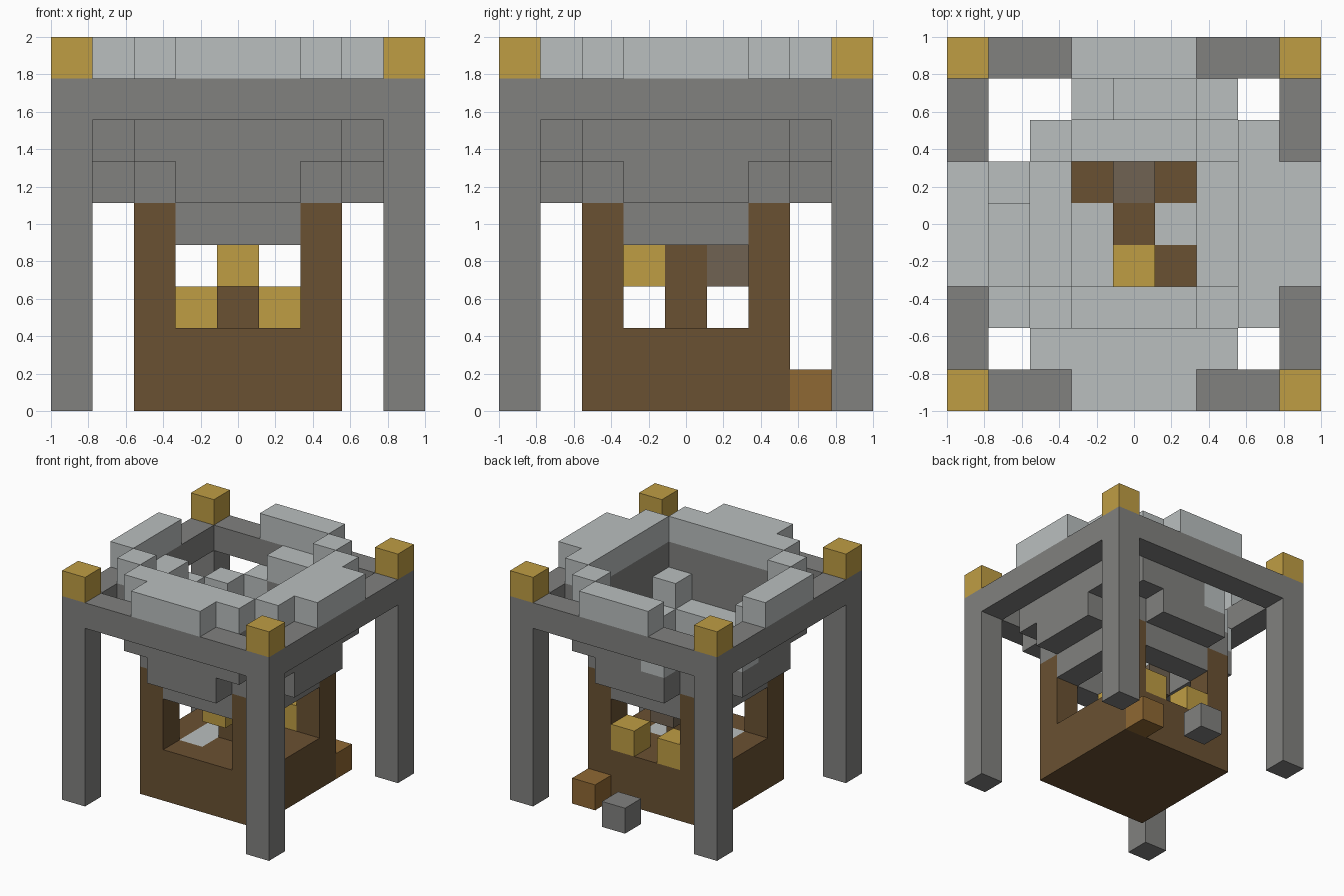
import bpy, bmesh
from mathutils import Matrix, Vector

if "Cube" in bpy.data.objects:
    bpy.data.objects.remove(bpy.data.objects["Cube"])

U = 2 / 9  # one block


def material(name, *rgb):
    lin = [((c / 255 + 0.055) / 1.055) ** 2.4 for c in rgb] + [1]
    m = bpy.data.materials.new(name)
    m.use_nodes = True
    m.diffuse_color = lin
    m.node_tree.nodes["Principled BSDF"].inputs["Base Color"].default_value = lin
    return m


stone = material("dark stone", 129, 129, 127)
pale = material("pale stone", 186, 191, 191)
gold = material("gold", 191, 157, 68)
wood = material("dark wood", 106, 81, 50)
amber = material("amber wood", 143, 104, 51)
drab = material("drab wood", 112, 98, 82)


def blocks(name, mat, *boxes):
    """Each box is (x0, x1, y0, y1, z0, z1): inclusive block indices."""
    bm = bmesh.new()
    for x0, x1, y0, y1, z0, z1 in boxes:
        size = Vector((x1 - x0 + 1, y1 - y0 + 1, z1 - z0 + 1)) * U
        mid = Vector((x0 + x1, y0 + y1, z0 + z1 + 1)) * U / 2
        bmesh.ops.create_cube(bm, size=1, matrix=Matrix.Translation(mid) @ Matrix.Diagonal(size.to_4d()))
    me = bpy.data.meshes.new(name)
    bm.to_mesh(me)
    bm.free()
    me.materials.append(mat)
    ob = bpy.data.objects.new(name, me)
    bpy.context.collection.objects.link(ob)
    return ob


def four_sides(d, w, z):
    """Strips at distance d on all sides, reaching w either way."""
    return [b for s in (-d, d) for b in ((s, s, -w, w, z, z), (-w, w, s, s, z, z))]


corners = [(sx, sy) for sx in (-1, 1) for sy in (-1, 1)]

# Outer frame: posts, top beams and corner caps
for sx, sy in corners:
    x, y = 4 * sx, 4 * sy
    tag = ("front" if sy < 0 else "back") + ("_left" if sx > 0 else "_right")
    blocks("post_" + tag, stone, (x, x, y, y, 0, 7))
    blocks("cap_" + tag, gold, (x, x, y, y, 8, 8))
blocks("top_beams", stone, *four_sides(4, 3, 7))

# Central wooden box with corner pillars
blocks("base", wood, (-2, 2, -2, 2, 0, 0), *four_sides(2, 1, 1),
       *[(2 * a, 2 * a, 2 * b, 2 * b, 1, 4) for a, b in corners],
       (-1, 1, 1, 1, 1, 1), (0, 0, -1, 0, 1, 1), (1, 1, -1, -1, 1, 1))
blocks("floor_tiles", pale, (-1, -1, -1, 0, 1, 1), (1, 1, 0, 0, 1, 1))

# Pieces inside and behind the box
blocks("core_post", wood, (0, 0, 0, 0, 2, 3))
blocks("core_lamp", gold, (0, 0, -1, -1, 3, 3))
blocks("core_bracket", drab, (0, 0, 1, 1, 3, 3))
blocks("window_lamps", gold, (-1, -1, 2, 2, 2, 2), (1, 1, 2, 2, 2, 2))
blocks("loose_crate", amber, (2, 2, 3, 3, 0, 0))
blocks("loose_stone", stone, (0, 0, 4, 4, 0, 0))

# Stepped bowl, dark outside
blocks("bowl_bottom", stone, *four_sides(2, 1, 4))
blocks("bowl_lower", stone, *four_sides(3, 1, 5),
       *[(2 * a, 2 * a, 2 * b, 2 * b, 5, 5) for a, b in corners])
blocks("bowl_middle", stone, (-2, 2, -3, -3, 6, 6), (3, 3, -2, 2, 6, 6),
       (0, 2, 3, 3, 6, 6), (-3, -3, -2, 0, 6, 6))
blocks("bowl_upper", stone, (-2, 2, -3, -3, 7, 7), (3, 3, -2, 2, 7, 7),
       (2, 2, 3, 3, 7, 7), (-3, -3, -2, -2, 7, 7))

# Pale lining and the broken back right edge
blocks("bowl_lining", pale, *four_sides(2, 1, 5),
       *[(2 * a, 2 * a, 2 * b, 2 * b, 6, 6) for a, b in corners])
blocks("broken_edge", pale, (-1, -1, 3, 3, 6, 6), (-3, -3, 1, 1, 6, 6),
       (0, 1, 3, 3, 7, 7), (-3, -3, -1, 0, 7, 7))

# Pale rim on top
blocks("rim", pale, *four_sides(4, 1, 8), (-2, 2, -3, -3, 8, 8),
       (3, 3, -2, 2, 8, 8), (2, 2, 3, 3, 8, 8), (-3, -3, -2, -2, 8, 8))
